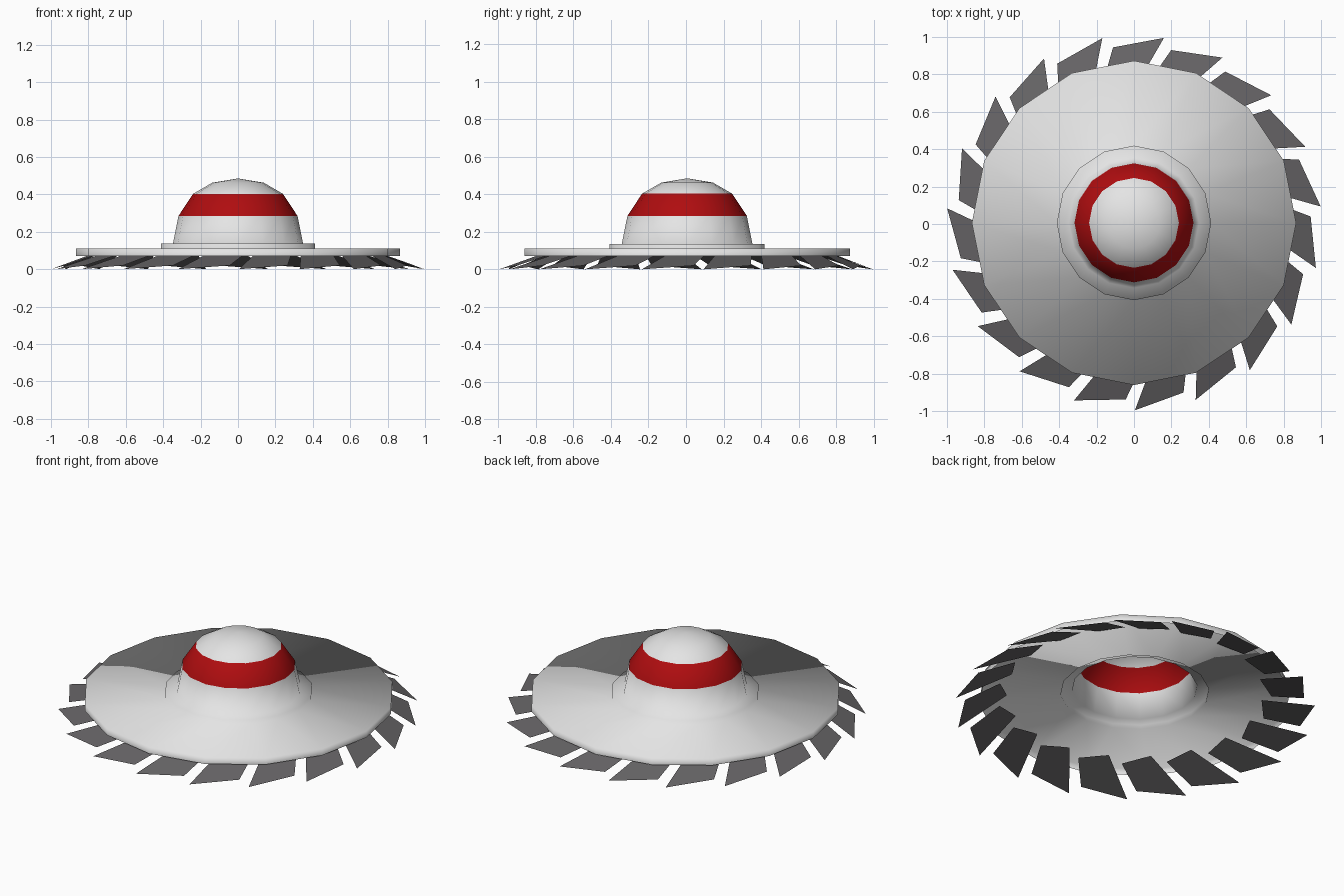
import bpy, bmesh, math

if "Cube" in bpy.data.objects:
    bpy.data.objects.remove(bpy.data.objects["Cube"])

CY = 0.006          # centre of rotation
SIDES = 16
BLADES = 19


def material(name, rgb):
    m = bpy.data.materials.new(name)
    m.diffuse_color = (*rgb, 1)
    m.use_nodes = True
    m.node_tree.nodes["Principled BSDF"].inputs["Base Color"].default_value = m.diffuse_color
    return m


white = material("white", (0.78, 0.78, 0.78))
red = material("red", (0.43, 0.004, 0.005))
grey = material("dark grey", (0.13, 0.125, 0.13))


def finish(bm, name, mats, smooth):
    me = bpy.data.meshes.new(name)
    for f in bm.faces:
        f.smooth = smooth
    bm.to_mesh(me)
    bm.free()
    for m in mats:
        me.materials.append(m)
    ob = bpy.data.objects.new(name, me)
    bpy.context.collection.objects.link(ob)
    return ob


# Open saucer shell: rim lip, flat disc, step, dome (radius, height)
profile = [(0.867, 0.07), (0.867, 0.11), (0.413, 0.11), (0.413, 0.136),
           (0.348, 0.136), (0.318, 0.285), (0.24, 0.403), (0.138, 0.462)]
bm = bmesh.new()
rings = []
for r, z in profile:
    rings.append([bm.verts.new((r * math.cos(2 * math.pi * i / SIDES),
                                CY + r * math.sin(2 * math.pi * i / SIDES), z))
                  for i in range(SIDES)])
for a, b in zip(rings, rings[1:]):
    for i in range(SIDES):
        j = (i + 1) % SIDES
        bm.faces.new((a[i], a[j], b[j], b[i]))
tip = bm.verts.new((0, CY, 0.485))
for i in range(SIDES):
    bm.faces.new((rings[-1][i], rings[-1][(i + 1) % SIDES], tip))
# Red band around the dome
for f in bm.faces:
    if 0.285 < f.calc_center_median().z < 0.403:
        f.material_index = 1
finish(bm, "saucer_shell", [white, red], True)

# Slanted blades under the rim: (radius, angle from tip, height)
blade = [(1.002, 0, 0.0), (0.945, 16, 0.02), (0.76, 22, 0.088), (0.71, 9.3, 0.108)]
bm = bmesh.new()
for k in range(BLADES):
    start = 80.8 + 360 * k / BLADES
    vs = []
    for r, a, z in blade:
        t = math.radians(start + a)
        vs.append(bm.verts.new((r * math.cos(t), CY + r * math.sin(t), z)))
    bm.faces.new(vs)
finish(bm, "rim_blades", [grey], False)
